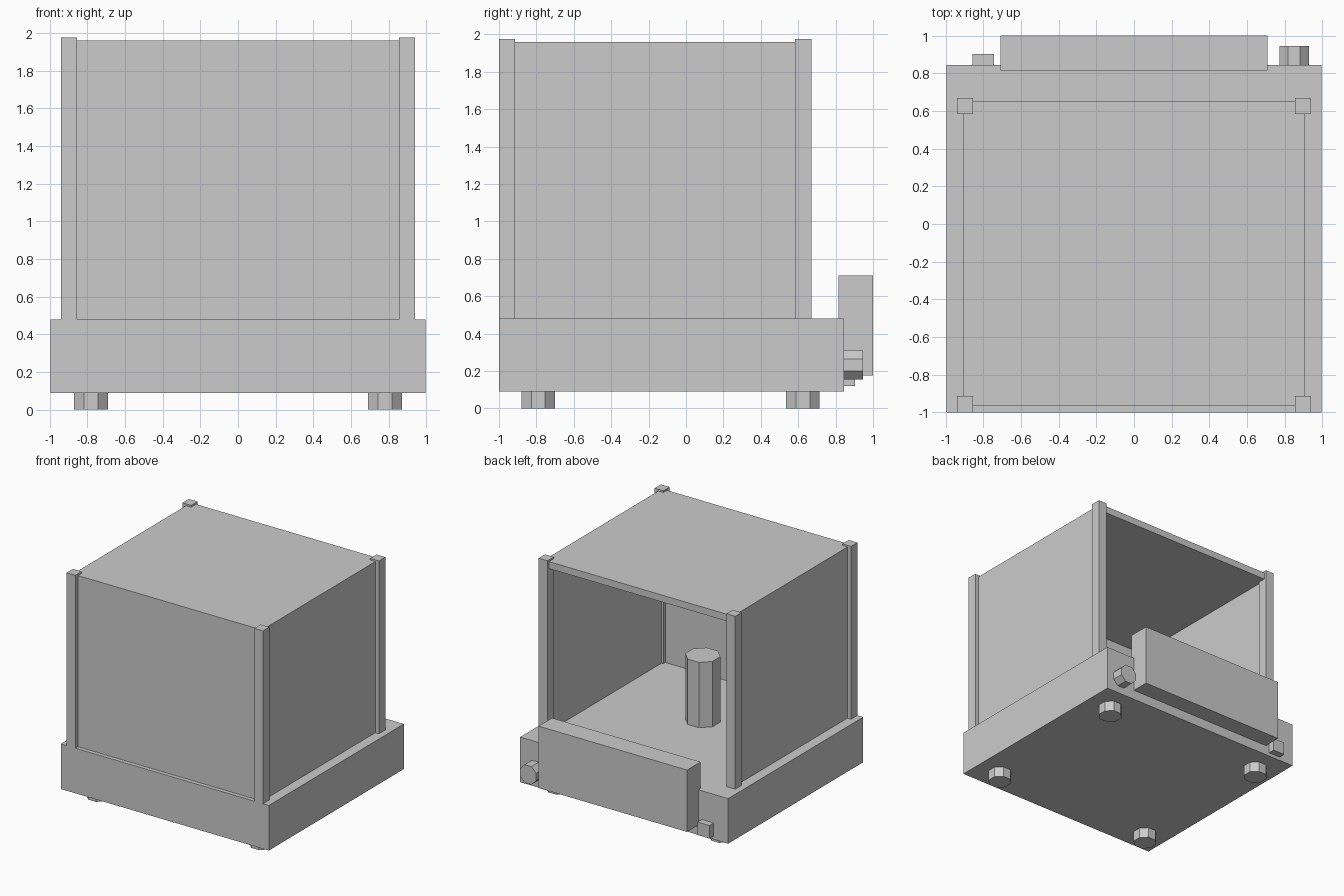
import bpy
import math

if "Cube" in bpy.data.objects:
    bpy.data.objects.remove(bpy.data.objects["Cube"])


def box(name, x, y, z):
    """Axis-aligned box from (min, max) ranges."""
    bpy.ops.mesh.primitive_cube_add(
        size=1, location=[(a + b) / 2 for a, b in (x, y, z)])
    ob = bpy.context.object
    ob.name = name
    ob.scale = [b - a for a, b in (x, y, z)]
    bpy.ops.object.transform_apply(location=False, rotation=False, scale=True)
    return ob


def octagon(name, centre, flat_radius, length, along_y=False):
    """Eight-sided prism with flats facing the axes."""
    bpy.ops.mesh.primitive_cylinder_add(
        vertices=8, radius=flat_radius / math.cos(math.pi / 8), depth=length)
    ob = bpy.context.object
    ob.name = name
    ob.rotation_euler = (0, 0, math.pi / 8)
    bpy.ops.object.transform_apply(rotation=True)
    if along_y:
        ob.rotation_euler = (math.pi / 2, 0, 0)
    ob.location = centre
    return ob


# Solid base
box("base", (-0.995, 0.995), (-1.0, 0.845), (0.09, 0.48))

# Feet and corner posts
for sx, side in ((-1, "left"), (1, "right")):
    for end, foot_y, post_y in (("front", -0.79, -0.957), ("back", 0.625, 0.627)):
        octagon(f"foot_{end}_{side}", (sx * 0.78, foot_y, 0.045), 0.09, 0.09)
        px = sx * 0.898
        box(f"post_{end}_{side}", (px - 0.042, px + 0.042),
            (post_y - 0.043, post_y + 0.043), (0.48, 1.975))

# Enclosure: roof, front and two sides, open at the back and bottom
enclosure = box("enclosure", (-0.905, 0.905), (-0.965, 0.65), (0.48, 1.96))
cutter = box("enclosure_cutter", (-0.873, 0.873), (-0.94, 0.8), (0.3, 1.90))
cutter.hide_render = True
mod = enclosure.modifiers.new("hollow", "BOOLEAN")
mod.operation = "DIFFERENCE"
mod.solver = "EXACT"
mod.object = cutter
bpy.context.view_layer.objects.active = enclosure
bpy.ops.object.modifier_apply(modifier=mod.name)
bpy.data.objects.remove(cutter)

# Pillar inside the enclosure
octagon("inner_pillar", (0.0, -0.23, 0.76), 0.13, 0.57)

# Rear housing and connectors
box("rear_housing", (-0.71, 0.71), (0.815, 1.0), (0.175, 0.71))
octagon("round_connector", (0.85, 0.89, 0.232), 0.078, 0.11, along_y=True)
box("square_connector", (-0.857, -0.743), (0.835, 0.903), (0.12, 0.232))
